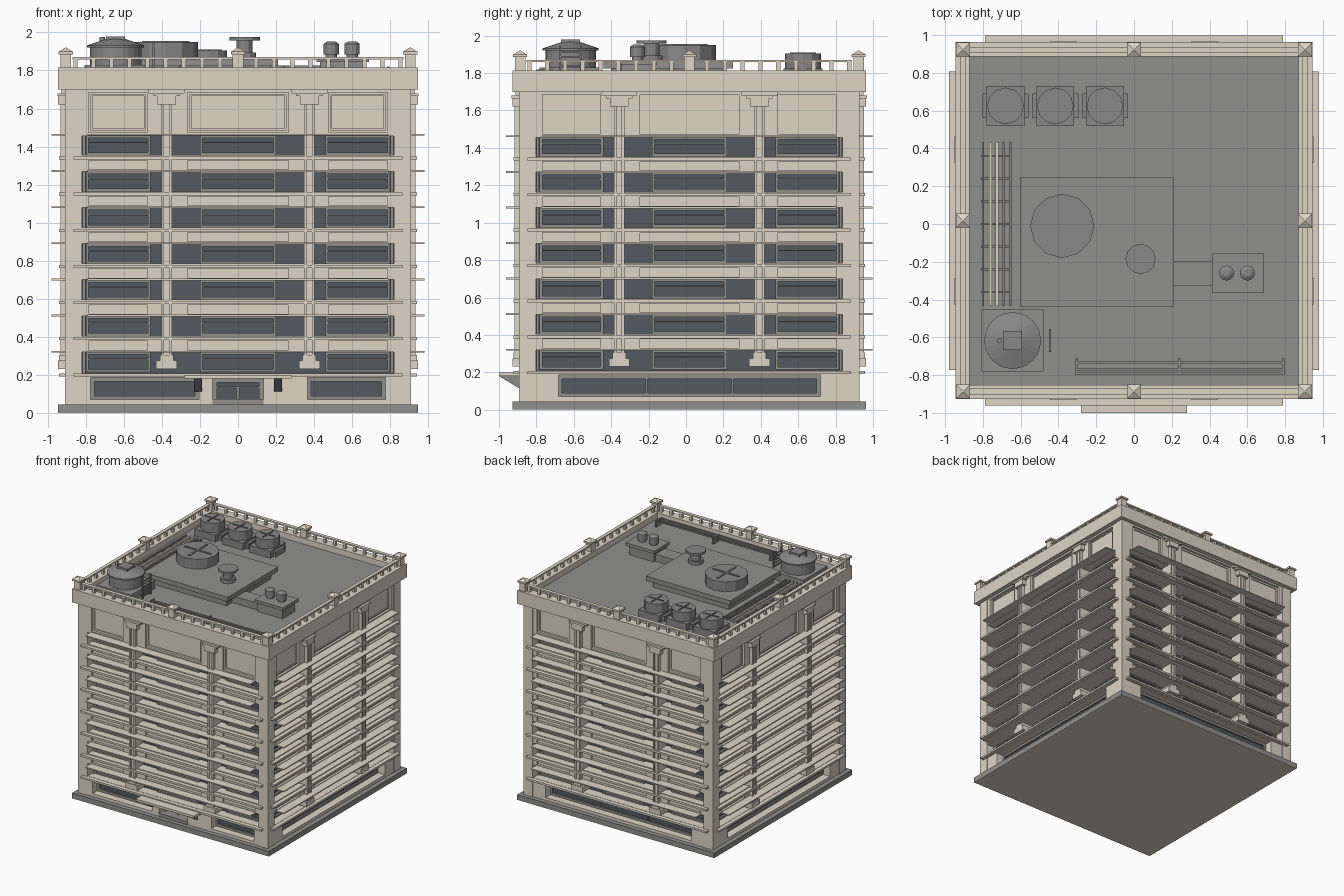
import bpy, bmesh, math
from mathutils import Matrix, Vector

old = bpy.data.objects.get("Cube")
if old:
    bpy.data.objects.remove(old)

# Main levels and distances from the tower axis
AXIS = Vector((0, .018, 0))
CORE, PANEL, WALL, EDGE = .82, .885, .905, .945
PLINTH, FIRST, ATTIC, CORNICE, DECK, PARAPET = .045, .2, 1.46, 1.7, 1.765, 1.815
FLOOR = .19
ALL, FRONT, OTHERS = range(4), [0], [1, 2, 3]


def material(name, *rgb):
    mat = bpy.data.materials.new(name)
    mat.use_nodes = True
    mat.diffuse_color = (*rgb, 1)
    mat.node_tree.nodes["Principled BSDF"].inputs["Base Color"].default_value = (*rgb, 1)
    return mat


STONE = material("warm stone", .73, .66, .56)
ROOF = material("roof grey", .28, .28, .27)
FRAME = material("window frame grey", .29, .28, .25)
GLASS = material("blue grey glass", .085, .1, .12)
METAL = material("equipment grey", .25, .25, .25)


def finish(name, mat, bm):
    bmesh.ops.recalc_face_normals(bm, faces=bm.faces)
    mesh = bpy.data.meshes.new(name)
    bm.to_mesh(mesh)
    bm.free()
    mesh.materials.append(mat)
    bpy.context.collection.objects.link(bpy.data.objects.new(name, mesh))


def add_box(bm, centre, size, turn=Matrix()):
    scale = Matrix.Diagonal((*size, 1))
    bmesh.ops.create_cube(bm, size=1, matrix=turn @ Matrix.Translation(centre) @ scale)


def block(x, y, width, depth, bottom, top):
    return (x, y, (bottom + top) / 2), (width, depth, top - bottom)


def blocks(name, mat, *items):
    bm = bmesh.new()
    for centre, size in items:
        add_box(bm, centre, size)
    finish(name, mat, bm)


def mass(name, mat, half, bottom, top):
    blocks(name, mat, block(AXIS.x, AXIS.y, half * 2, half * 2, bottom, top))


def piece(across, width, bottom, top, outer, inner=CORE):
    """Box on the front facade, between two distances from the axis."""
    return block(across, -(outer + inner) / 2, width, outer - inner, bottom, top)


def border(across, width, bottom, top, outer, bar):
    side = (width - bar) / 2
    return [piece(across, width, bottom, bottom + bar, outer),
            piece(across, width, top - bar, top, outer),
            piece(across - side, bar, bottom, top, outer),
            piece(across + side, bar, bottom, top, outer)]


def pierced(openings, bottom, low, high, top):
    """Wall layer between the corner piers, left open from low to high."""
    wall = [piece(0, CORE * 2, bottom, low, WALL), piece(0, CORE * 2, high, top, WALL)]
    start = -CORE
    for across, width in [*openings, (CORE, 0)]:
        end = across - width / 2
        wall.append(piece((start + end) / 2, end - start, low, high, WALL))
        start = across + width / 2
    return wall


def facade(name, mat, pieces, sides=ALL):
    bm = bmesh.new()
    for side in sides:
        turn = Matrix.Translation(AXIS) @ Matrix.Rotation(side * math.pi / 2, 4, "Z")
        for centre, size in pieces:
            add_box(bm, centre, size, turn)
    finish(name, mat, bm)


def stack(name, mat, spots, base, tiers, segments=12):
    """Round tiers (bottom radius, top radius, height), piled up at every spot."""
    bm = bmesh.new()
    for x, y in spots:
        z = base
        for lower, upper, height in tiers:
            place = Matrix.Translation((x, y, z + height / 2))
            bmesh.ops.create_cone(bm, cap_ends=True, segments=segments, radius1=lower,
                                  radius2=upper, depth=height, matrix=place)
            z += height
    finish(name, mat, bm)


def cross(x, y, length, z):
    bar, top = length / 15, z + .006
    return [block(x, y, bar, length, z, top), block(x, y, length, bar, z, top)]


# Main masses
mass("ground_underside", STONE, EDGE, 0, .004)
mass("ground_slab", ROOF, EDGE, .004, PLINTH)
mass("ground_storey", STONE, CORE, PLINTH, FIRST)
mass("window_core", GLASS, CORE, FIRST, ATTIC)
mass("attic_storey", STONE, PANEL, ATTIC, CORNICE)
mass("roof_deck", ROOF, .9, CORNICE, DECK)
facade("cornice", STONE, [piece(0, EDGE * 2, CORNICE, PARAPET, EDGE, .87)])
facade("corner_piers", STONE, [piece(.865, .09, PLINTH, CORNICE, .91)])

# Repeated floors
bays = [(-.63, .34), (0, .4), (.63, .34)]
panels = [(-.63, .31), (0, .53), (.63, .31)]
walls, backs, trims, ledges, frames = [], [], [], [], []
for storey in range(7):
    sill = FIRST + FLOOR * storey
    head = sill + .12
    ledges.append(piece(0, 1.73, sill - .008, sill + .008, .94))
    ledges.append(piece(0, 1.58, head - .003, head + .006, .98))
    if storey:
        walls += pierced(panels, sill - .07, sill - .06, sill - .012, sill + .015)
        backs.append(piece(0, 1.6, sill - .065, sill, PANEL))
    for across, width in bays:
        frames += border(across, width, sill + .015, head, CORE + .02, .014)
        frames.append(piece(across, width, head - .042, head - .035, CORE + .018))
    for end in (-.81, .81):
        frames.append(piece(end, .014, sill, head, CORE + .02))
walls += pierced(panels, ATTIC - .005, ATTIC + .015, CORNICE - .015, CORNICE)
for across, width in panels:
    trims += border(across, width - .02, ATTIC + .025, CORNICE - .025, PANEL + .008, .01)
facade("facade_walls", STONE, walls)
facade("spandrel_panels", STONE, backs)
facade("attic_trim", STONE, trims)
facade("floor_ledges", STONE, ledges)
facade("window_frames", FRAME, frames)

# Pilasters with stepped bases, fluted shafts and spreading capitals
pilasters = []
foot, neck = FIRST + .03, CORNICE - .08
for across in (-.375, .375):
    pilasters += [piece(across, .054, foot, neck, .925),
                  piece(across, .11, foot, foot + .045, EDGE),
                  piece(across, .07, foot + .045, foot + .075, .94),
                  piece(across, .1, neck, neck + .045, .945),
                  piece(across, .14, neck + .045, neck + .06, .95),
                  piece(across, .19, neck + .06, CORNICE, .93)]
    for flute in (-.02, .02):
        pilasters.append(piece(across + flute, .014, foot, neck, .934))
facade("pilasters", STONE, pilasters)


# Ground floor: deep set shop windows and door
def ground_floor(name, windows, doors, mullions, sides):
    low, high = PLINTH + .025, FIRST - .015
    openings = sorted(windows + doors)
    facade(name + "_wall", STONE, pierced(openings, PLINTH, low, high, FIRST + .01), sides)
    bars = [piece(m, .01, low, high, CORE + .015) for m in mullions]
    for across, width in windows:
        bars += border(across, width, low, high, CORE + .02, .02)
    facade(name + "_frames", FRAME, bars, sides)
    panes = [piece(across, width, low, high, CORE + .006) for across, width in openings]
    facade(name + "_glass", GLASS, panes, sides)


ground_floor("side_shop", [(0, 1.4)], [], (-.23, .23), OTHERS)
ground_floor("front_shop", [(-.49, .57), (.57, .41)], [(0, .27)], (), FRONT)

# Entrance
lintel = FIRST - .02
facade("entrance_canopy", STONE, [piece(0, .56, lintel, FIRST, 1.018)], FRONT)
facade("door_frame", FRAME, border(0, .27, PLINTH, lintel + .005, CORE + .03, .025)
       + [piece(0, .016, PLINTH, .14, CORE + .025), piece(0, .22, .13, .14, CORE + .025),
          piece(0, .27, PLINTH, PLINTH + .028, WALL + .004)], FRONT)
bm = bmesh.new()
for across in (-.21, .21):
    profile = [(-PANEL, lintel), (-1, lintel), (-PANEL, .11)]
    face = bm.faces.new([bm.verts.new((across - .022, y, z)) for y, z in profile])
    swept = bmesh.ops.extrude_face_region(bm, geom=[face], use_keep_orig=True)["geom"]
    moved = [v for v in swept if isinstance(v, bmesh.types.BMVert)]
    bmesh.ops.translate(bm, verts=moved, vec=(.044, 0, 0))
finish("canopy_brackets", METAL, bm)

# Roof railing, posts and pyramid caps
handrail = PARAPET + .043
railing = [piece(0, 1.74, handrail, handrail + .012, .92, .89)]
railing += [piece(.095 * step, .022, PARAPET, handrail, .915, .895) for step in range(-9, 10)]
facade("roof_railing", STONE, railing)
posts = []
for across in (0, WALL):
    posts += [piece(across, .056, PARAPET - .01, 1.89, WALL + .028, WALL - .028),
              piece(across, .076, 1.885, 1.9, WALL + .038, WALL - .038)]
facade("railing_posts", STONE, posts)
bm = bmesh.new()
for x in (-WALL, 0, WALL):
    for y in (-WALL, 0, WALL):
        if x or y:
            place = Matrix.Translation(AXIS + Vector((x, y, 1.91)))
            bmesh.ops.create_cone(bm, cap_ends=True, segments=4, radius1=.05, radius2=.004,
                                  depth=.02, matrix=place @ Matrix.Rotation(math.pi / 4, 4, "Z"))
finish("post_caps", STONE, bm)

# Central plant room with fan and vent
plant_x, plant_y, plant_top = -.195, -.095, DECK + .1
blocks("plant_room", ROOF, block(plant_x, plant_y, .73, .61, DECK, plant_top - .04),
       block(plant_x, plant_y, .81, .69, plant_top - .04, plant_top))
stack("main_fan", METAL, [(-.38, -.01)], plant_top, [(.17, .17, .085)])
blocks("main_fan_cross", METAL, *cross(-.38, -.01, .25, plant_top + .085))
stack("mushroom_vent", METAL, [(.035, -.185)], plant_top,
      [(.06, .06, .03), (.042, .042, .062), (.08, .08, .018)])

# Duct box with two small stacks
blocks("side_duct", ROOF, block(.3, -.26, .3, .13, DECK, DECK + .06),
       block(.55, -.26, .24, .17, DECK, plant_top - .02),
       block(.55, -.26, .275, .21, plant_top - .02, plant_top + .006))
stack("small_stacks", METAL, [(.49, -.26), (.6, -.26)], plant_top,
      [(.03, .03, .02), (.04, .04, .055), (.04, .02, .013)])

# Three rear cooling fans
spots = [(-.417 + .263 * step, .625) for step in (-1, 0, 1)]
bases, crosses = [], []
for x, y in spots:
    bases += [block(x, y, .2, .21, DECK, DECK + .06), block(x, y, .245, .13, DECK, DECK + .045)]
    crosses += cross(x, y, .14, DECK + .14)
blocks("cooling_fan_bases", METAL, *bases)
stack("cooling_fans", METAL, spots, DECK + .06, [(.097, .097, .08)])
blocks("cooling_fan_crosses", METAL, *crosses)

# Water tank with ladder
tank_x, tank_y, tank_base = -.643, -.617, DECK + .065
blocks("tank_base", ROOF, block(tank_x, tank_y, .33, .33, DECK, tank_base))
stack("water_tank", METAL, [(tank_x, tank_y)], tank_base,
      [(.135, .135, .09), (.15, .15, .012), (.15, .03, .04)], segments=24)
stack("tank_breather", METAL, [(tank_x - .07, tank_y)], tank_base + .1, [(.014, .014, .045)])
blocks("tank_hatch", METAL, block(tank_x, tank_y, .1, .1, tank_base + .12, tank_base + .15))
ladder = [block(-.445, tank_y + rail, .01, .01, DECK, EDGE + 1) for rail in (-.055, .055)]
for step in range(1, 7):
    rung = DECK + .025 * step
    ladder.append(block(-.445, tank_y, .01, .11, rung - .007, rung))
blocks("tank_ladder", METAL, *ladder)

# Pipe runs
low, high = DECK + .025, DECK + .04
blocks("side_pipes", STONE, *[block(x, 0, .014, .87, low, high) for x in (-.76, -.725)])
blocks("side_pipe_rails", METAL, *[block(x, 0, .012, .87, low, high) for x in (-.8, -.69, -.655)],
       *[block(-.73, .12 * step, .16, .012, DECK, low) for step in range(-3, 4)])
blocks("front_pipes", ROOF, *[block(.24, y, 1.1, .012, high, high + .012) for y in (-.735, -.77, -.79)],
       *[block(x, -.755, .012, .09, DECK, high + .015) for x in (-.305, .24, .79)])
